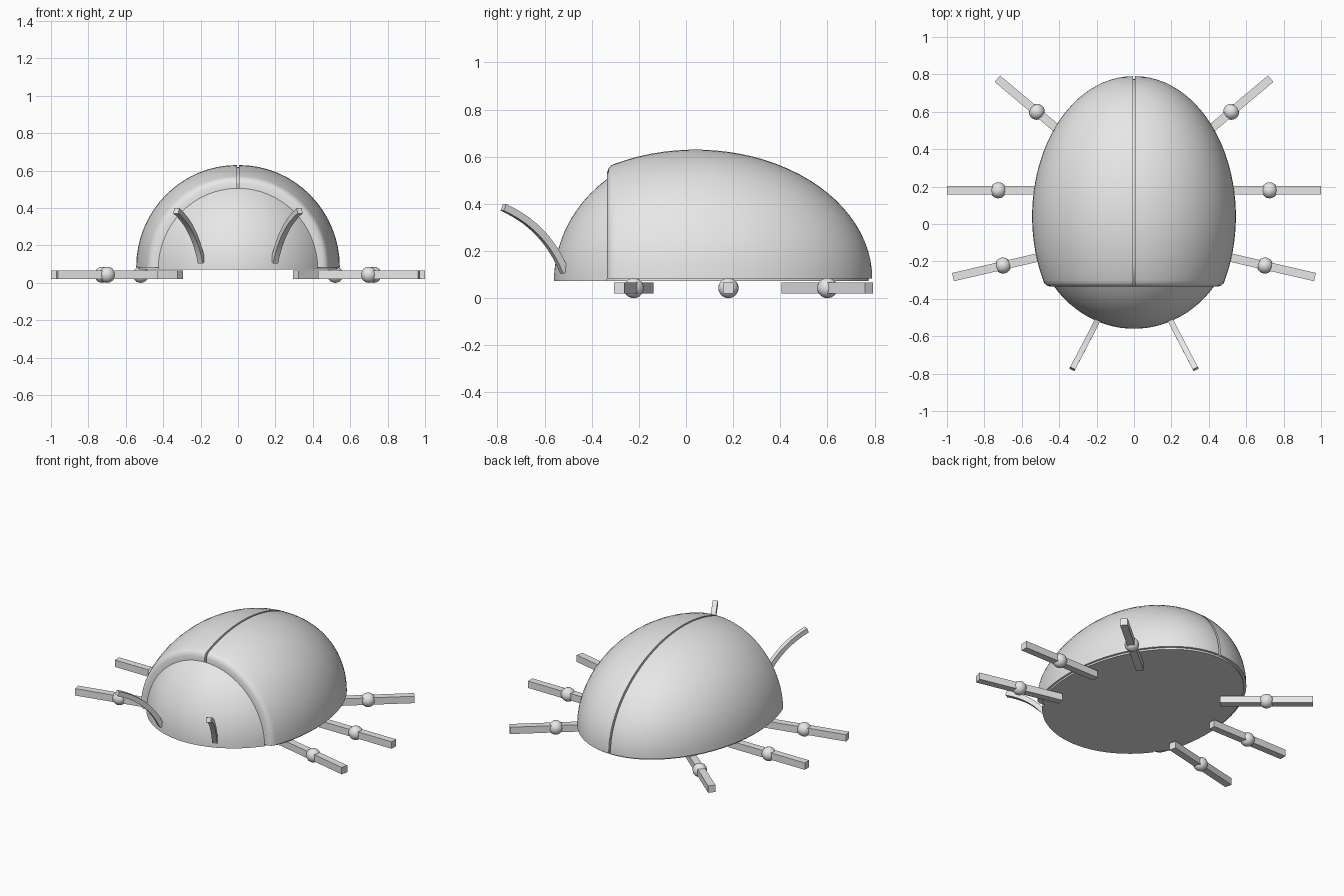
import bpy, bmesh, math
from mathutils import Vector, Matrix

if "Cube" in bpy.data.objects:
    bpy.data.objects.remove(bpy.data.objects["Cube"])

grey = bpy.data.materials.new("grey")
grey.diffuse_color = (0.8, 0.8, 0.8, 1)
grey.use_nodes = True
grey.node_tree.nodes["Principled BSDF"].inputs["Base Color"].default_value = grey.diffuse_color


def finish(name, bm, mirror=False, angle=35):
    """Turn a bmesh into a shaded object, optionally mirrored across x."""
    bmesh.ops.recalc_face_normals(bm, faces=bm.faces)
    mesh = bpy.data.meshes.new(name)
    bm.to_mesh(mesh)
    bm.free()
    mesh.materials.append(grey)
    ob = bpy.data.objects.new(name, mesh)
    bpy.context.collection.objects.link(ob)
    bpy.ops.object.select_all(action='DESELECT')
    bpy.context.view_layer.objects.active = ob
    ob.select_set(True)
    bpy.ops.object.shade_smooth_by_angle(angle=math.radians(angle))
    if mirror:
        mod = ob.modifiers.new("mirror", 'MIRROR')
        mod.use_mirror_merge = False
    return ob


def lathe(profile, sweep, steps, base, sx=1.0, dx=0.0, closed=False):
    """Sweep (y, radius) points about the y axis, from +x upwards."""
    bm = bmesh.new()
    rows = []
    for i in range(steps + 1):
        a = sweep * i / steps
        rows.append([bm.verts.new((dx + sx * r * math.cos(a), y, base + r * math.sin(a)))
                     for y, r in profile])
    n = len(profile)
    for a, b in zip(rows, rows[1:]):
        for j in range(n if closed else n - 1):
            k = (j + 1) % n
            if profile[j][1] > 0 or profile[k][1] > 0:
                bm.faces.new((a[j], a[k], b[k], b[j]))
    if closed:
        bm.faces.new(rows[0])
        bm.faces.new(rows[-1])
    else:
        bm.faces.new(rows[0] + rows[-1][::-1])
    bmesh.ops.remove_doubles(bm, verts=bm.verts, dist=1e-5)
    return bm


def ellipse(cy, a, b, t0, t1, n):
    """Points of an ellipse arc; angle 0 is the rear tip, 180 the front tip."""
    pts = []
    for i in range(n + 1):
        t = math.radians(t0 + (t1 - t0) * i / n)
        r = b * math.sin(t)
        pts.append((cy + a * math.cos(t), r if r > 1e-6 else 0.0))
    return pts


CY = 0.04
# Abdomen under the wing cases
body = ellipse(CY, 0.735, 0.548, 0, 115, 24) + [(-0.335, 0.42), (-0.335, 0)]
finish("abdomen", lathe(body, math.pi, 32, 0.072, sx=0.972))

# Head dome
t = math.degrees(math.acos(-0.375 / 0.6))
head = [(-0.335, 0)] + ellipse(CY, 0.6, 0.555, t, 180, 16)
finish("head", lathe(head, math.pi, 32, 0.072, sx=0.985))

# Wing cases with a rolled front edge, parted by a narrow gap
wing = ellipse(CY, 0.75, 0.547, 0, 117, 28)
wing += [(-0.318, 0.480), (-0.329, 0.468), (-0.335, 0.450), (-0.335, 0.42), (-0.32, 0.42)]
wing += ellipse(CY, 0.725, 0.53, 115, 0, 24)
finish("wing_case", lathe(wing, math.pi / 2, 16, 0.083, sx=0.985, dx=0.006, closed=True),
       mirror=True)

# Legs: a square bar with a ball joint at its middle
for name, x, y, ang in (("front", 0.70, -0.222, -13),
                        ("middle", 0.725, 0.18, 0),
                        ("rear", 0.52, 0.60, 40)):
    place = Matrix.Translation((x, y, 0.043)) @ Matrix.Rotation(math.radians(ang), 4, 'Z')
    bm = bmesh.new()
    bmesh.ops.create_cube(bm, size=1, matrix=place @ Matrix.Diagonal((0.55, 0.045, 0.045, 1)))
    finish(name + "_leg", bm, mirror=True)
    bm = bmesh.new()
    bmesh.ops.create_uvsphere(bm, u_segments=20, v_segments=12, radius=0.043, matrix=place)
    finish(name + "_leg_joint", bm, mirror=True)

# Antennae: square section along an arched path
start, ctrl, end = Vector((0.195, -0.515, 0.11)), Vector((0.233, -0.591, 0.303)), Vector((0.33, -0.775, 0.385))
side = Vector((0.894, 0.447, 0)) * 0.015
bm = bmesh.new()
rings = []
for i in range(11):
    u = i / 10
    p = start * (1 - u) ** 2 + ctrl * 2 * u * (1 - u) + end * u * u
    tangent = (ctrl - start) * (1 - u) + (end - ctrl) * u
    up = tangent.cross(side).normalized() * 0.015
    rings.append([bm.verts.new(p + side * a + up * b)
                  for a, b in ((-1, -1), (1, -1), (1, 1), (-1, 1))])
for a, b in zip(rings, rings[1:]):
    for j in range(4):
        bm.faces.new((a[j], a[(j + 1) % 4], b[(j + 1) % 4], b[j]))
bm.faces.new(rings[0])
bm.faces.new(rings[-1])
finish("antenna", bm, mirror=True)
